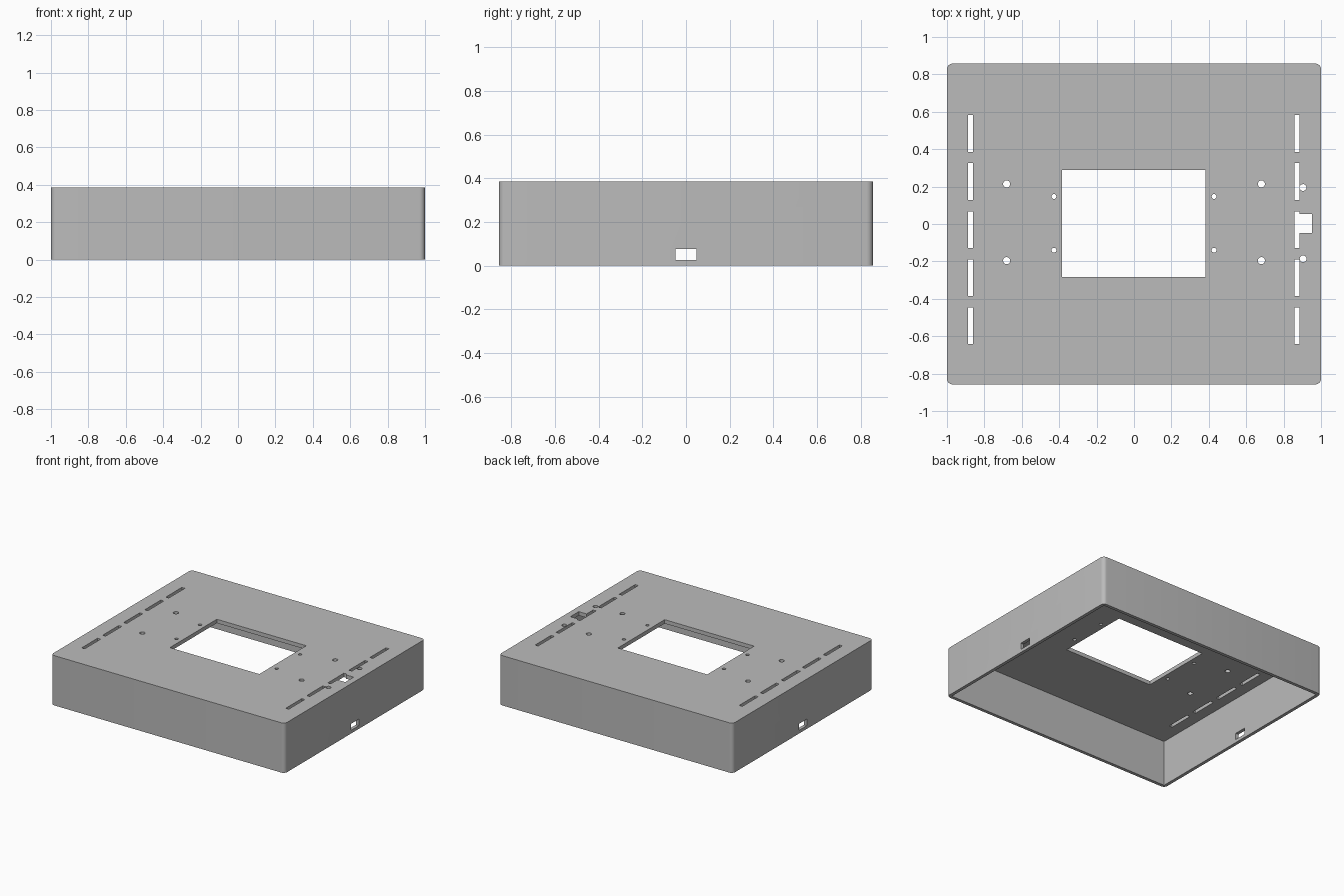
import bpy, math

if "Cube" in bpy.data.objects:
    bpy.data.objects.remove(bpy.data.objects["Cube"], do_unlink=True)

W, D, H = 2.0, 1.715, 0.385
WALL, TOP = 0.025, 0.03

grey = bpy.data.materials.new("light_grey")
grey.use_nodes = True
colour = (0.5, 0.5, 0.5, 1)
grey.diffuse_color = colour
grey.node_tree.nodes["Principled BSDF"].inputs["Base Color"].default_value = colour


def box(name, x0, x1, y0, y1, z0, z1):
    bpy.ops.mesh.primitive_cube_add(
        size=1, location=((x0 + x1) / 2, (y0 + y1) / 2, (z0 + z1) / 2))
    ob = bpy.context.object
    ob.name = name
    ob.scale = (x1 - x0, y1 - y0, z1 - z0)
    bpy.ops.object.transform_apply(location=True, scale=True)
    ob.data.materials.append(grey)
    return ob


def cylinder(name, x, y, r):
    bpy.ops.mesh.primitive_cylinder_add(vertices=24, radius=r, depth=0.2, location=(x, y, H))
    ob = bpy.context.object
    ob.name = name
    ob.data.materials.append(grey)
    return ob


def apply(ob, mod):
    bpy.context.view_layer.objects.active = ob
    bpy.ops.object.modifier_apply(modifier=mod.name)


def cut(ob, cutter):
    mod = ob.modifiers.new("cut", "BOOLEAN")
    mod.operation = "DIFFERENCE"
    mod.solver = "EXACT"
    mod.object = cutter
    apply(ob, mod)
    bpy.data.objects.remove(cutter, do_unlink=True)


# Outer body with rounded upright corners
case = box("enclosure_shell", -W / 2, W / 2, -D / 2, D / 2, 0, H)
weights = case.data.attributes.new("bevel_weight_edge", "FLOAT", "EDGE")
for e in case.data.edges:
    a, b = (case.data.vertices[i].co for i in e.vertices)
    weights.data[e.index].value = float(abs(a.z - b.z) > 0.1)
bevel = case.modifiers.new("corners", "BEVEL")
bevel.limit_method = "WEIGHT"
bevel.width = 0.03
bevel.segments = 6
apply(case, bevel)

# Hollow interior, open underneath
ix, iy = W / 2 - WALL, D / 2 - WALL
cut(case, box("cavity", -ix, ix, -iy, iy, -0.1, H - TOP))

# Screen window
cut(case, box("window", -0.384, 0.381, -0.284, 0.29, H - 0.1, H + 0.1))

# Ventilation slots down both sides
for x in (-0.875, 0.871):
    for i in range(-2, 3):
        y = -0.03 + i * 0.257
        cut(case, box("slot", x - 0.013, x + 0.013, y - 0.098, y + 0.098, H - 0.1, H + 0.1))

# Connector notch beside the slots
cut(case, box("notch", 0.878, 0.951, -0.048, 0.054, H - 0.1, H + 0.1))

# Screw holes
for s in (-1, 1):
    for y in (0.214, -0.196):
        cut(case, cylinder("large_hole", s * 0.681, y, 0.019))
    for y in (0.147, -0.14):
        cut(case, cylinder("small_hole", s * 0.428, y, 0.013))
for y in (0.195, -0.186):
    cut(case, cylinder("notch_hole", 0.904, y, 0.018))

# Cable openings through both side walls
for s in (-1, 1):
    cut(case, box("port", s - 0.08, s + 0.08, -0.048, 0.048, 0.025, 0.075))

bpy.ops.object.select_all(action="DESELECT")
case.select_set(True)
bpy.context.view_layer.objects.active = case
bpy.ops.object.shade_smooth_by_angle(angle=math.radians(30))
